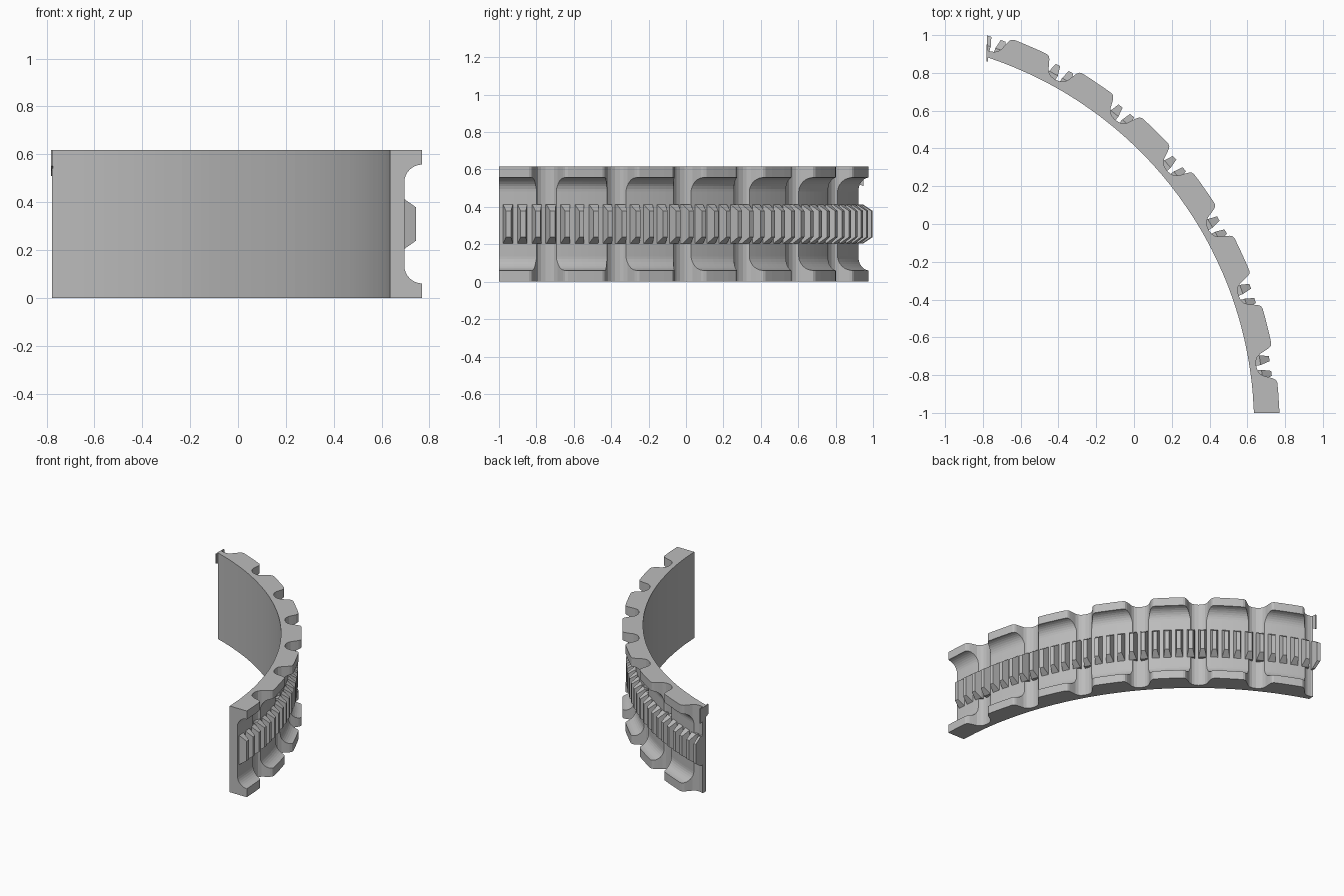
import bpy, bmesh, math
from mathutils import Vector

cube = bpy.data.objects.get("Cube")
if cube:
    bpy.data.objects.remove(cube, do_unlink=True)

CENTRE = Vector((-1.419, -1.07, 0))
R_IN, R_GROOVE, R_LUG, R_TOOTH = 2.055, 2.115, 2.19, 2.165
HEIGHT, LIP = 0.617, 0.06
LUG_PITCH, TOOTH_PITCH = 10.5, 2.1
END_X, END_Y = -0.777, -1.0

grey = bpy.data.materials.new("plain grey")
grey.use_nodes = True
grey.diffuse_color = (0.5, 0.5, 0.5, 1)
grey.node_tree.nodes["Principled BSDF"].inputs["Base Color"].default_value = (0.5, 0.5, 0.5, 1)


def polar(r, deg, z):
    a = math.radians(deg)
    return CENTRE + Vector((r * math.cos(a), r * math.sin(a), z))


def sweep(bm, sections):
    """Bridge a run of equal-sized closed outlines and cap both ends."""
    rings = [[bm.verts.new(p) for p in s] for s in sections]
    n = len(rings[0])
    for a, b in zip(rings, rings[1:]):
        for i in range(n):
            j = (i + 1) % n
            bm.faces.new((a[i], a[j], b[j], b[i]))
    bm.faces.new(rings[0])
    bm.faces.new(rings[-1])


def trim_ends(bm):
    """Slice the ring off flat at its two ends."""
    for co, no in (((END_X, 0, 0), (-1, 0, 0)), ((0, END_Y, 0), (0, -1, 0))):
        geom = bm.verts[:] + bm.edges[:] + bm.faces[:]
        bmesh.ops.bisect_plane(bm, geom=geom, dist=1e-6, plane_co=co, plane_no=no, clear_outer=True)
        rim = [e for e in bm.edges if e.is_boundary]
        bmesh.ops.holes_fill(bm, edges=rim, sides=0)


def finish(bm, name):
    bmesh.ops.recalc_face_normals(bm, faces=bm.faces)
    mesh = bpy.data.meshes.new(name)
    bm.to_mesh(mesh)
    bm.free()
    mesh.materials.append(grey)
    obj = bpy.data.objects.new(name, mesh)
    bpy.context.collection.objects.link(obj)
    return obj


# Rim body: lugs separated by rounded notches
half_notch = [(0, 2.09), (0.7, 2.094), (1.2, 2.103), (1.6, 2.122),
              (1.9, 2.15), (2.15, 2.172), (2.4, 2.185), (2.75, R_LUG), (4.0, R_LUG)]
notch = [(-d, r) for d, r in reversed(half_notch[1:])] + half_notch
outline = [(40.3 + LUG_PITCH * k + d, r) for k in range(-4, 4) for d, r in notch]
bm = bmesh.new()
sweep(bm, [[polar(R_IN, a, 0), polar(r, a, 0), polar(r, a, HEIGHT), polar(R_IN, a, HEIGHT)]
           for a, r in outline])
body = finish(bm, "rim_segment")

# Wide round-cornered channel cut around the outside
fillet = 0.075
lower = [(2.3, LIP)]
for i in range(9):
    t = math.pi / 2 * (1 - i / 8)
    lower.append((R_GROOVE + fillet * (1 - math.cos(t)), LIP + fillet * (1 - math.sin(t))))
channel = lower + [(r, HEIGHT - z) for r, z in reversed(lower)]
bm = bmesh.new()
sweep(bm, [[polar(r, a, z) for r, z in channel] for a in range(-9, 80)])
cutter = finish(bm, "channel_cutter")
cutter.hide_render = True

mod = body.modifiers.new("channel", "BOOLEAN")
mod.operation = "DIFFERENCE"
mod.solver = "EXACT"
mod.object = cutter
bpy.context.view_layer.update()
cut_mesh = bpy.data.meshes.new_from_object(body.evaluated_get(bpy.context.evaluated_depsgraph_get()))
body.modifiers.clear()
body.data = cut_mesh
bpy.data.objects.remove(cutter, do_unlink=True)
bm = bmesh.new()
bm.from_mesh(cut_mesh)
trim_ends(bm)
bmesh.ops.recalc_face_normals(bm, faces=bm.faces)
bm.to_mesh(cut_mesh)
bm.free()

# Row of tapered gear teeth along the middle of the channel
bm = bmesh.new()
mid = HEIGHT / 2
for k in range(34):
    a = 3.2 + TOOTH_PITCH * k
    sections = []
    for r, wide, tall in ((2.08, 0.72, 0.105), (R_GROOVE, 0.7, 0.105), (R_TOOTH, 0.36, 0.07)):
        sections.append([polar(r, a + sx * wide, mid + sz * tall)
                         for sx, sz in ((-1, -1), (1, -1), (1, 1), (-1, 1))])
    sweep(bm, sections)
trim_ends(bm)
finish(bm, "gear_teeth")

# Small wedge tab on the far end, at the upper inner corner
bm = bmesh.new()
sweep(bm, [[Vector((x, 0.86, HEIGHT)), Vector((x, 0.95, HEIGHT)),
            Vector((x, 0.95, 0.51)), Vector((x, 0.86, 0.55))] for x in (-0.782, -0.774)])
finish(bm, "end_tab")
